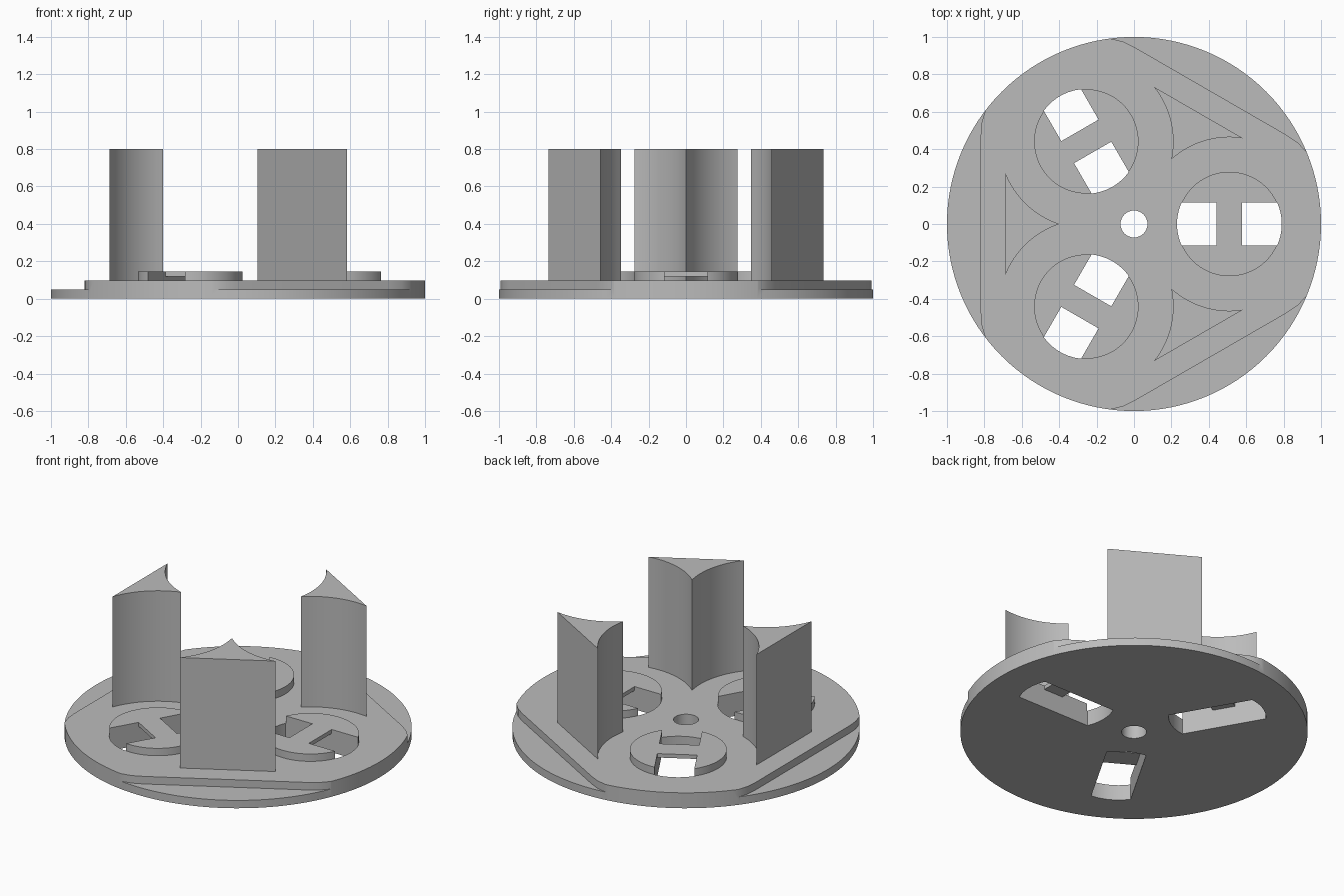
import bpy
import bmesh
from math import pi, sin, cos, atan2, radians, asin
from mathutils import Matrix, Vector

cube = bpy.data.objects.get("Cube")
if cube:
    bpy.data.objects.remove(cube, do_unlink=True)

# Single plain grey
grey = bpy.data.materials.new("plain_grey")
grey.use_nodes = True
colour = (0.5, 0.5, 0.5, 1)
grey.diffuse_color = colour
grey.node_tree.nodes["Principled BSDF"].inputs["Base Color"].default_value = colour

THIRDS = [radians(a) for a in (0, 120, 240)]
SLOT_X, RING_R, SLOT_HALF = 0.51, 0.28, 0.115


def arc(cx, cy, r, a0, a1, n):
    return [(cx + r * cos(a0 + (a1 - a0) * i / n), cy + r * sin(a0 + (a1 - a0) * i / n))
            for i in range(n + 1)]


def circle(cx, cy, r, n):
    return arc(cx, cy, r, 0, 2 * pi, n)[:-1]


def prism(name, profile, z0, z1, turns=(0,)):
    """Extrude a closed outline upwards, repeated at each turn about z."""
    bm = bmesh.new()
    for turn in turns:
        rot = Matrix.Rotation(turn, 4, "Z")
        base = bm.faces.new([bm.verts.new(rot @ Vector((x, y, z0))) for x, y in profile])
        top = bmesh.ops.extrude_face_region(bm, geom=[base])["geom"]
        bmesh.ops.translate(bm, vec=(0, 0, z1 - z0),
                            verts=[v for v in top if isinstance(v, bmesh.types.BMVert)])
    bmesh.ops.recalc_face_normals(bm, faces=bm.faces)
    mesh = bpy.data.meshes.new(name)
    bm.to_mesh(mesh)
    bm.free()
    mesh.materials.append(grey)
    obj = bpy.data.objects.new(name, mesh)
    bpy.context.collection.objects.link(obj)
    return obj


def combine(target, tool, operation):
    """Apply a boolean and discard the tool."""
    tool.hide_render = True
    mod = target.modifiers.new(operation.lower(), "BOOLEAN")
    mod.object, mod.operation, mod.solver = tool, operation, "EXACT"
    bpy.context.view_layer.objects.active = target
    bpy.ops.object.modifier_apply(modifier=mod.name)
    bpy.data.objects.remove(tool, do_unlink=True)


# Round base plate with three stepped flats on its upper half
plate = prism("base_plate", circle(0, 0, 1, 128), 0, 0.098)
half = [(-0.82, 0.47), (-0.815, 0.54), (-0.795, 0.607), (-1.2, 0.607)]
flat = half + [(x, -y) for x, y in reversed(half)]
combine(plate, prism("flat_cutter", flat, 0.05, 0.2, THIRDS), "DIFFERENCE")

# Raised round pads
pad = circle(SLOT_X, 0, RING_R - 0.001, 72)
combine(plate, prism("pads", pad, 0.07, 0.145, THIRDS), "UNION")

# Round-ended slots from below, leaving a thin bridge under the pad top
a = asin(SLOT_HALF / RING_R)
right_end = arc(SLOT_X, 0, RING_R, -a, a, 10)
left_end = arc(SLOT_X, 0, RING_R, pi - a, pi + a, 10)
combine(plate, prism("slot_cutter", right_end + left_end, -0.1, 0.12, THIRDS), "DIFFERENCE")

# Openings either side of each bridge
for end, x in ((right_end, SLOT_X + 0.068), (left_end, SLOT_X - 0.068)):
    s = 1 if end is right_end else -1
    window = end + [(x, s * SLOT_HALF), (x, -s * SLOT_HALF)]
    combine(plate, prism("window_cutter", window, 0.11, 0.2, THIRDS), "DIFFERENCE")

# Centre bore
combine(plate, prism("bore_cutter", circle(0, 0, 0.072, 48), -0.1, 0.3), "DIFFERENCE")

# Posts: flat outside, two hollow sides concentric with the pads
cx, cy = SLOT_X * cos(2 * pi / 3), SLOT_X * sin(2 * pi / 3)
tip, corner = (-0.4, 0), (-0.69, 0.275)
a0 = atan2(tip[1] - cy, tip[0] - cx)
a1 = atan2(corner[1] - cy, corner[0] - cx) 
side = arc(cx, cy, 0.464, a0 % (2 * pi), a1 % (2 * pi), 20)
side[0] = tip
outline = side + [(x, -y) for x, y in reversed(side[1:])]
posts = [prism(name, outline, 0.098, 0.8, (turn,))
         for name, turn in zip(("right_post", "front_left_post", "back_left_post"), THIRDS)]

# Smooth curved walls, keep hard edges
bpy.ops.object.select_all(action="DESELECT")
for obj in [plate] + posts:
    obj.select_set(True)
bpy.context.view_layer.objects.active = plate
bpy.ops.object.shade_smooth_by_angle(angle=radians(30))
